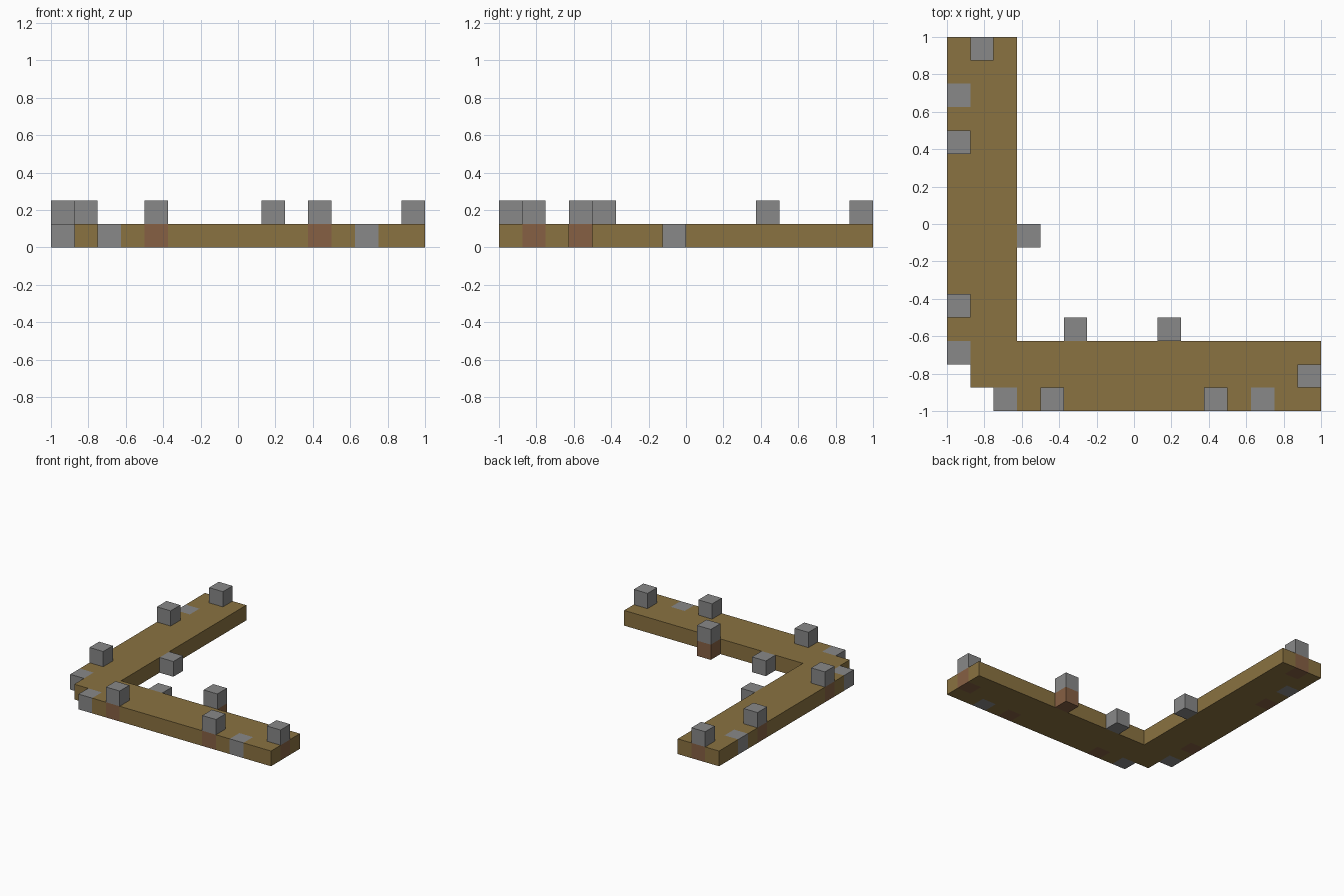
import bpy
import bmesh

cube = bpy.data.objects.get("Cube")
if cube:
    bpy.data.objects.remove(cube, do_unlink=True)

UNIT = 0.125


def linear(c):
    c /= 255
    return c / 12.92 if c <= 0.04045 else ((c + 0.055) / 1.055) ** 2.4


def material(name, *rgb):
    mat = bpy.data.materials.new(name)
    mat.use_nodes = True
    colour = [linear(c) for c in rgb] + [1]
    mat.diffuse_color = colour
    mat.node_tree.nodes["Principled BSDF"].inputs["Base Color"].default_value = colour
    return mat


path_mat = material("path_tan", 138, 114, 65)
stone_mat = material("stone_grey", 136, 136, 136)
earth_mat = material("earth_brown", 134, 96, 67)


def slab(name, cells, level, mat):
    """Merge square grid cells into one slab, one unit thick."""
    bm = bmesh.new()
    for i, j in cells:
        corners = [(i, j), (i + 1, j), (i + 1, j + 1), (i, j + 1)]
        bm.faces.new([bm.verts.new((x * UNIT - 1, y * UNIT - 1, level * UNIT))
                      for x, y in corners])
    bmesh.ops.remove_doubles(bm, verts=bm.verts[:], dist=0.001)
    result = bmesh.ops.extrude_face_region(bm, geom=bm.faces[:])
    top = [v for v in result["geom"] if isinstance(v, bmesh.types.BMVert)]
    bmesh.ops.translate(bm, verts=top, vec=(0, 0, UNIT))
    bmesh.ops.dissolve_limit(bm, angle_limit=0.01, verts=bm.verts[:], edges=bm.edges[:])
    bmesh.ops.triangulate(bm, faces=[f for f in bm.faces if len(f.verts) > 4])
    bmesh.ops.recalc_face_normals(bm, faces=bm.faces[:])
    mesh = bpy.data.meshes.new(name)
    bm.to_mesh(mesh)
    bm.free()
    mesh.materials.append(mat)
    obj = bpy.data.objects.new(name, mesh)
    bpy.context.collection.objects.link(obj)


# Grid positions of the stones: raised on an earth block, or set in the ground
raised = [(1, 15), (0, 11), (0, 4), (4, 0), (11, 0), (15, 1), (9, 3)]
sunken = [(0, 13), (0, 2), (2, 0), (13, 0), (3, 7), (5, 3)]

# L-shaped path with a stepped outer corner
cut_corner = [(0, 0), (1, 0), (0, 1)]
path = [(i, j) for i in range(16) for j in range(16)
        if min(i, j) < 3 and (i, j) not in raised + sunken + cut_corner]
slab("path", path, 0, path_mat)

for n, cell in enumerate(raised, 1):
    slab(f"earth_block_{n}", [cell], 0, earth_mat)
    slab(f"raised_stone_{n}", [cell], 1, stone_mat)

for n, cell in enumerate(sunken, 1):
    slab(f"ground_stone_{n}", [cell], 0, stone_mat)
